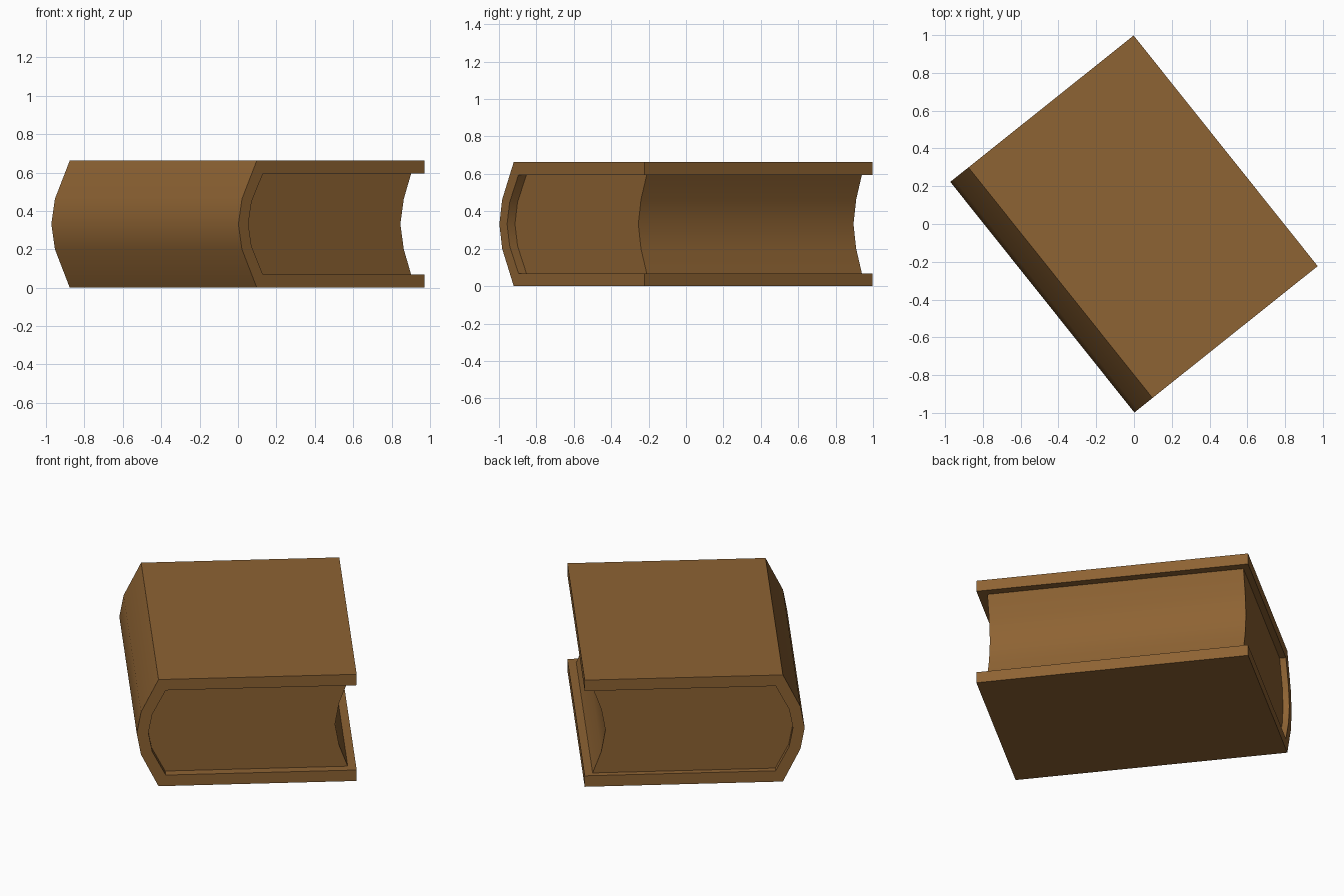
import bpy, bmesh, math
from mathutils import Matrix

if "Cube" in bpy.data.objects:
    bpy.data.objects.remove(bpy.data.objects["Cube"])

H = 0.663                      # total thickness of the book
TURN = Matrix.Rotation(math.radians(38.6), 4, 'Z')

leather = bpy.data.materials.new("brown")
leather.diffuse_color = (0.27, 0.125, 0.033, 1)
leather.use_nodes = True
leather.node_tree.nodes["Principled BSDF"].inputs["Base Color"].default_value = leather.diffuse_color


def mirrored(points):
    """Complete a half profile, listed bottom to middle, by mirroring it in z."""
    upper = [(x, H - z) for x, z in reversed(points) if abs(z - H / 2) > 1e-4]
    return points + upper


def extrude_profile(name, profile, y0, y1):
    """Extrude an x-z profile along y, then turn it on the table."""
    bm = bmesh.new()
    face = bm.faces.new([bm.verts.new((x, y0, z)) for x, z in profile])
    ext = bmesh.ops.extrude_face_region(bm, geom=[face])["geom"]
    verts = [g for g in ext if isinstance(g, bmesh.types.BMVert)]
    bmesh.ops.translate(bm, verts=verts, vec=(0, y1 - y0, 0))
    bmesh.ops.recalc_face_normals(bm, faces=bm.faces[:])
    bm.transform(TURN)
    for f in bm.faces:
        f.smooth = True
    mesh = bpy.data.meshes.new(name)
    bm.to_mesh(mesh)
    bm.free()
    mesh.set_sharp_from_angle(angle=math.radians(30))
    mesh.materials.append(leather)
    obj = bpy.data.objects.new(name, mesh)
    bpy.context.collection.objects.link(obj)
    return obj


M = H / 2
spine_outer = mirrored([(-0.498, 0), (-0.597, 0.2), (-0.621, M)])
spine_inner = mirrored([(-0.457, 0.068), (-0.533, 0.215), (-0.555, M)])
fore_edge = mirrored([(0.574, 0.068), (0.525, 0.2), (0.502, M)])

# Cover: both boards and the rounded spine as one C-shaped section
cover = spine_outer + [(0.621, H), (0.621, H - 0.068)] + spine_inner[::-1] \
    + [(0.621, 0.068), (0.621, 0)]
extrude_profile("cover", cover, -0.781, 0.781)

# Pages: block set back inside the cover, with a hollow fore edge
extrude_profile("pages", spine_inner + fore_edge[::-1], -0.727, 0.745)
